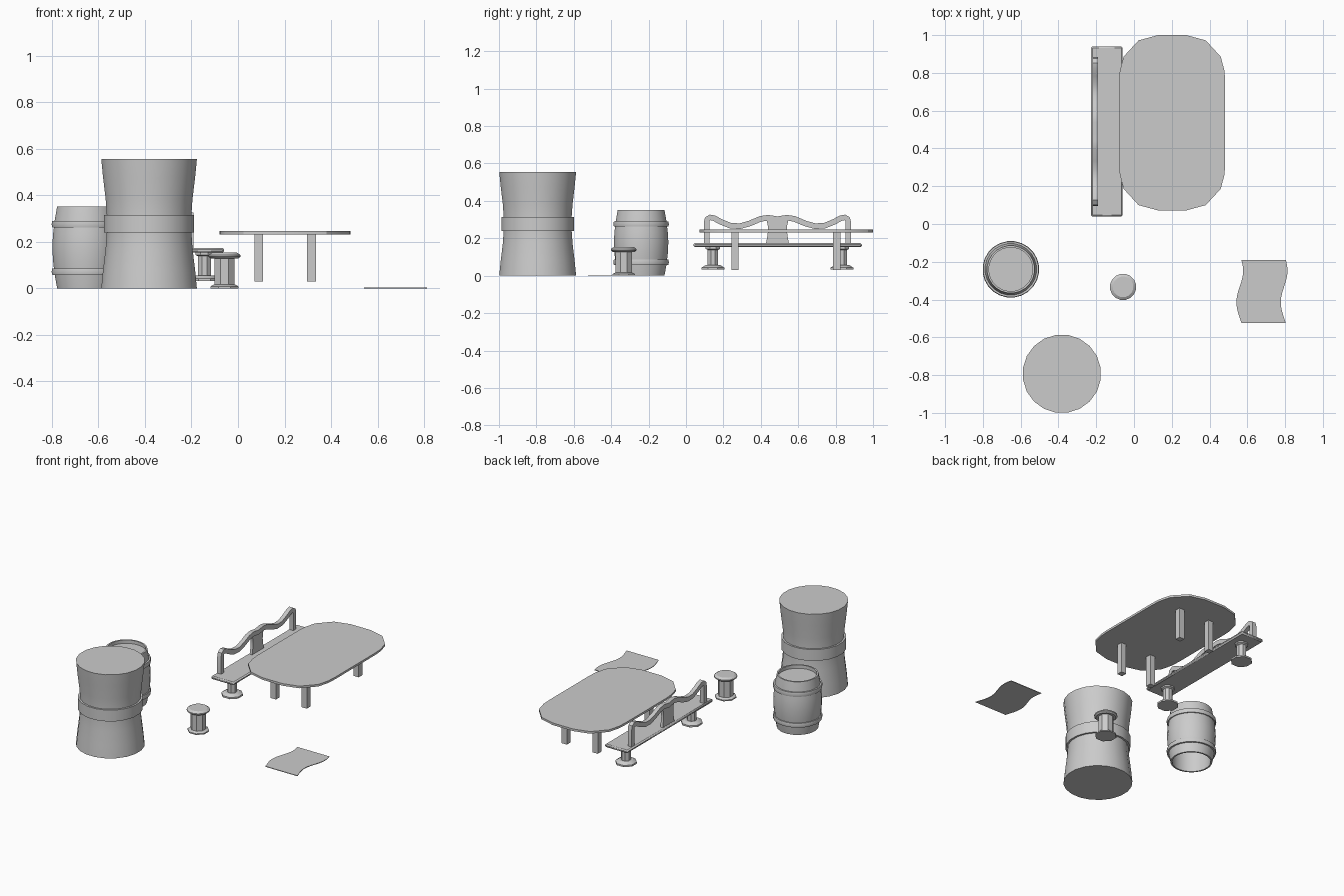
import bpy
import math
from mathutils import Vector

if "Cube" in bpy.data.objects:
    bpy.data.objects.remove(bpy.data.objects["Cube"], do_unlink=True)

grey = bpy.data.materials.new("plain_grey")
grey.use_nodes = True
grey.diffuse_color = (0.6, 0.6, 0.6, 1)
grey.node_tree.nodes["Principled BSDF"].inputs["Base Color"].default_value = (0.6, 0.6, 0.6, 1)
parts = []


def make(name, verts, faces, location=(0, 0, 0), bevel=0):
    mesh = bpy.data.meshes.new(name)
    mesh.from_pydata(verts, [], faces)
    mesh.materials.append(grey)
    obj = bpy.data.objects.new(name, mesh)
    bpy.context.collection.objects.link(obj)
    obj.location = location
    if bevel:
        mod = obj.modifiers.new("soft_edges", "BEVEL")
        mod.width, mod.segments = bevel, 1
    parts.append(obj)
    return obj


def lathe(name, profile, sides, location):
    """Revolve (radius, height) pairs, listed from bottom to top; radius 0 makes a cap."""
    verts, faces, rings = [], [], []
    for r, z in profile:
        count = sides if r else 1
        rings.append([len(verts) + i for i in range(count)])
        for i in range(count):
            a = math.tau * (i + 0.5) / sides
            verts.append((r * math.cos(a), r * math.sin(a), z))
    for low, high in zip(rings, rings[1:]):
        if len(low) == 1:
            faces.append(high[::-1])
        elif len(high) == 1:
            faces.append(low)
        else:
            for i in range(sides):
                j = (i + 1) % sides
                faces.append((low[i], low[j], high[j], high[i]))
    return make(name, verts, faces, location)


def prism(name, outline, low, high, axis="z", bevel=0):
    """Extrude a counter-clockwise outline in xy along z, or in yz along x."""
    def place(p, d):
        return (p[0], p[1], d) if axis == "z" else (d, p[0], p[1])
    n = len(outline)
    verts = [place(p, low) for p in outline] + [place(p, high) for p in outline]
    faces = [list(range(n))[::-1], list(range(n, 2 * n))]
    faces += [(i, (i + 1) % n, n + (i + 1) % n, n + i) for i in range(n)]
    return make(name, verts, faces, bevel=bevel)


def box(name, x0, x1, y0, y1, z0, z1, bevel=0):
    return prism(name, [(x0, y0), (x1, y0), (x1, y1), (x0, y1)], z0, z1, bevel=bevel)


# Large waisted drum with a raised band
drum_at = (-0.382, -0.793, 0)
lathe("drum_body", [(0, 0), (0.208, 0), (0.2, 0.08), (0.189, 0.17), (0.184, 0.24),
                    (0.184, 0.315), (0.189, 0.385), (0.2, 0.475), (0.208, 0.555), (0, 0.555)],
      20, drum_at)
lathe("drum_band", [(0.18, 0.24), (0.196, 0.24), (0.196, 0.315), (0.18, 0.315)], 20, drum_at)

# Barrel, hollow below, with a recessed lid and two hoops
barrel_at = (-0.652, -0.24, 0)
lathe("barrel_staves", [(0.13, 0.32), (0.122, 0.18), (0.116, 0), (0.126, 0), (0.137, 0.06),
                        (0.144, 0.12), (0.147, 0.18), (0.144, 0.23), (0.137, 0.29),
                        (0.126, 0.352), (0.116, 0.352), (0.116, 0.33), (0, 0.33)], 24, barrel_at)
for hoop, z in (("lower", 0.058), ("upper", 0.262)):
    lathe(hoop + "_barrel_hoop", [(0.13, z), (0.147, z), (0.15, z + 0.014),
                                  (0.147, z + 0.028), (0.13, z + 0.028)], 24, barrel_at)

# Stool
stool_at = (-0.058, -0.333, 0)
lathe("stool_base", [(0, 0), (0.066, 0), (0.066, 0.008), (0.05, 0.016), (0, 0.016)], 8, stool_at)
lathe("stool_post", [(0, 0.01), (0.047, 0.01), (0.047, 0.135), (0, 0.135)], 8, stool_at)
lathe("stool_seat", [(0, 0.128), (0.06, 0.128), (0.07, 0.136), (0.07, 0.143),
                     (0.055, 0.153), (0, 0.156)], 16, stool_at)

# Bench seat and pedestal legs
bench_y = 0.489
box("bench_seat", -0.228, -0.06, 0.04, 0.94, 0.153, 0.174, bevel=0.007)
for side, y in (("front", 0.144), ("back", 0.834)):
    at = (-0.144, y, 0)
    lathe(side + "_bench_foot", [(0, 0.032), (0.066, 0.032), (0.066, 0.043),
                                 (0.044, 0.056), (0, 0.056)], 8, at)
    lathe(side + "_bench_post", [(0, 0.05), (0.03, 0.05), (0.03, 0.138), (0.042, 0.144),
                                 (0.042, 0.156), (0, 0.156)], 8, at)

# Bench back rail: half a centre line, mirrored, then thickened into a ribbon
half = [(0.05, 0.31), (0.09, 0.304), (0.15, 0.279), (0.2, 0.265), (0.25, 0.267), (0.3, 0.287),
        (0.34, 0.308), (0.36, 0.312), (0.375, 0.303), (0.379, 0.285), (0.379, 0.17)]
path = [Vector((bench_y - d, z)) for d, z in reversed(half)]
path += [Vector((bench_y, 0.302))] + [Vector((bench_y + d, z)) for d, z in half]
upper, lower = [], []
for i, p in enumerate(path):
    t = (path[min(i + 1, len(path) - 1)] - path[max(i - 1, 0)]).normalized()
    normal = Vector((-t.y, t.x)) * 0.015
    upper.append(p + normal)
    lower.append(p - normal)
n = len(path)
verts, faces = [], [(0, 1, 2, 3), (4 * n - 1, 4 * n - 2, 4 * n - 3, 4 * n - 4)]
for a, b in zip(upper, lower):
    verts += [(x, *p) for x, p in ((-0.219, a), (-0.191, a), (-0.191, b), (-0.219, b))]
for i in range(n - 1):
    for k in range(4):
        m = (k + 1) % 4
        faces.append((4 * i + k, 4 * i + 4 + k, 4 * i + 4 + m, 4 * i + m))
make("bench_back_rail", verts, faces)

# Bench back centre panel
edge = [(0.062, 0.17), (0.056, 0.2), (0.05, 0.24), (0.052, 0.27), (0.06, 0.305)]
panel = [(bench_y + d, z) for d, z in edge] + [(bench_y - d, z) for d, z in reversed(edge)]
prism("bench_back_panel", panel, -0.214, -0.196, axis="x")

# Table top with rounded corners, and four square legs
quarter = [(0.281, 0.21), (0.277, 0.275), (0.257, 0.35), (0.178, 0.436), (0.075, 0.464)]
outline = []
for sx, sy in ((1, 1), (-1, 1), (-1, -1), (1, -1)):
    corner = [(0.202 + sx * x, 0.536 + sy * y) for x, y in quarter]
    outline += corner if sx * sy > 0 else corner[::-1]
prism("table_top", outline, 0.232, 0.246)
for x, side in ((0.089, "right"), (0.316, "left")):
    for y, end in ((0.262, "front"), (0.806, "back")):
        box(f"{end}_{side}_table_leg", x - 0.019, x + 0.019, y - 0.019, y + 0.019, 0.03, 0.236)

# Wavy-edged sheet lying on the ground
steps = 12
wave = []
for i in range(steps + 1):
    t = i / steps
    wave.append((0.563 + 0.026 * math.sin(math.tau * t) * (0.6 if t < 0.5 else 1.0),
                 -0.525 + 0.335 * t))
wave = [(0.56 - 0.018 * math.sin(math.tau * (t / steps - 0.08)), wave[t][1]) for t in range(steps + 1)]
sheet = [(x + 0.235, y) for x, y in wave] + wave[::-1]
prism("ground_sheet", sheet, 0.0, 0.004)

# Smooth the curved walls, keeping the crisp edges
bpy.ops.object.select_all(action="DESELECT")
for obj in parts:
    obj.select_set(True)
bpy.context.view_layer.objects.active = parts[0]
bpy.ops.object.shade_smooth_by_angle(angle=math.radians(30))
